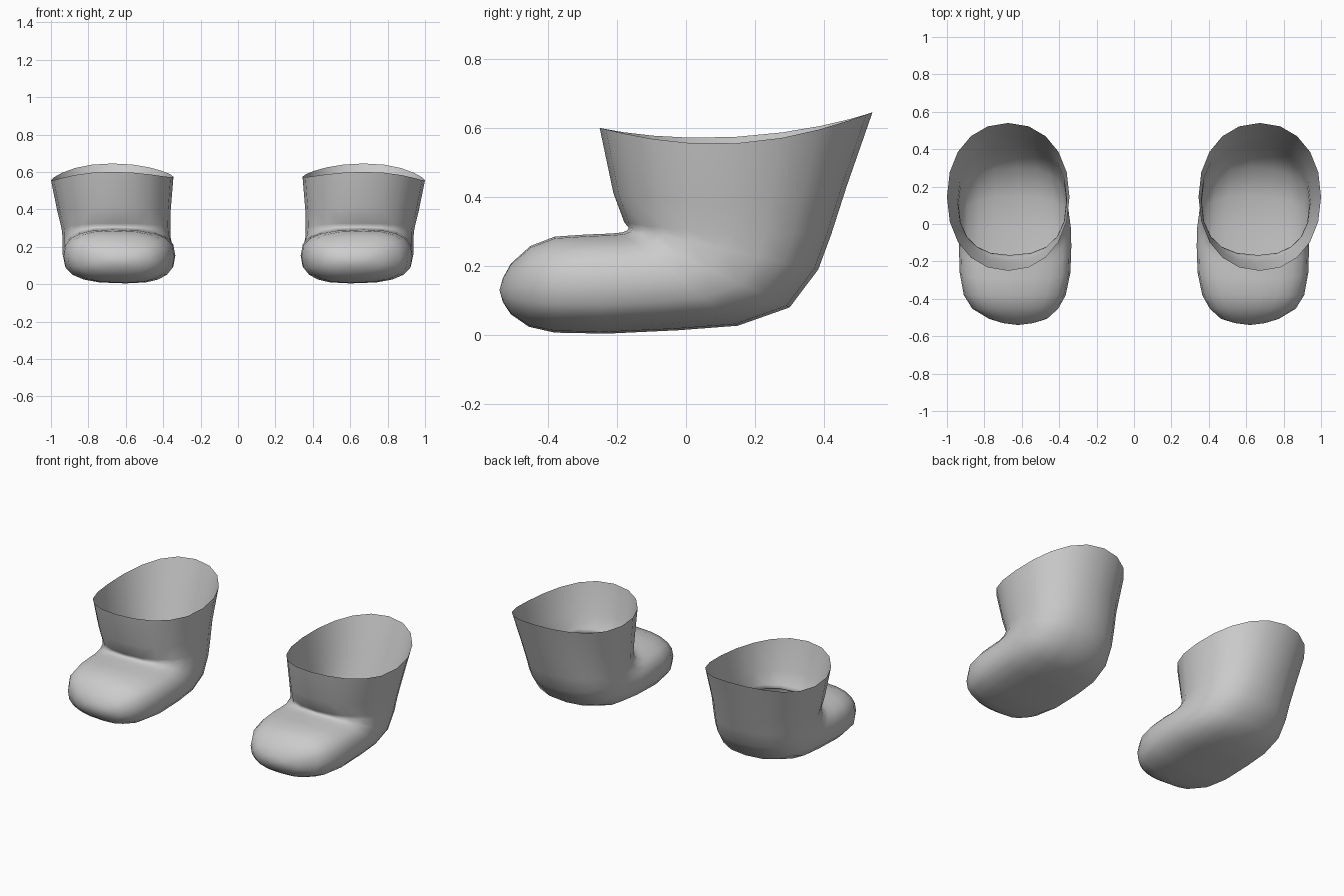
import bpy, bmesh
from math import cos, sin, pi, copysign

if "Cube" in bpy.data.objects:
    bpy.data.objects.remove(bpy.data.objects["Cube"])

SIDES = 20
# Sections from rim to toe: front/top point (y, z), back/bottom point (y, z),
# inner x, outer x, roundness power, sag of the sides, sideways lean
SECTIONS = [
    ((-.25, .60), (.54, .645), .345, 1.0, 2.15, .058, .00),
    ((-.21, .41), (.465, .43), .36, .965, 2.2, .03, .00),
    ((-.178, .325), (.42, .29), .362, .943, 2.3, .01, .01),
    ((-.166, .311), (.383, .19), .36, .938, 2.4, 0, .015),
    ((-.17, .303), (.30, .08), .35, .938, 2.5, 0, .02),
    ((-.185, .297), (.15, .027), .338, .938, 2.6, 0, .03),
    ((-.215, .294), (-.02, .014), .335, .936, 2.7, 0, .035),
    ((-.29, .291), (-.23, .004), .34, .932, 2.7, 0, .035),
    ((-.38, .285), (-.38, .007), .365, .91, 2.6, 0, .035),
    ((-.45, .258), (-.455, .024), .405, .865, 2.5, 0, .025),
    ((-.507, .207), (-.507, .06), .465, .775, 2.3, 0, .015),
    ((-.53, .165), (-.53, .095), .54, .70, 2.0, 0, .0),
]
TOE_TIP = (.62, -.54, .13)


def rounded(v, power):
    return copysign(abs(v) ** (2 / power), v)


def section(front, back, x_in, x_out, power, sag, lean):
    points = []
    for i in range(SIDES):
        t = 2 * pi * i / SIDES
        u, v = rounded(cos(t), power), rounded(sin(t), power)
        x = (x_in + x_out) / 2 + v * (x_out - x_in) / 2 + lean * u * (1 - abs(v))
        y = (front[0] + back[0]) / 2 + u * (front[0] - back[0]) / 2
        z = (front[1] + back[1]) / 2 + u * (front[1] - back[1]) / 2
        z -= sag * (1 - u * u) * (1 + .16 * v)
        points.append((x, y, z))
    return points


def make_boot(name, side):
    bm = bmesh.new()
    rings = [[bm.verts.new((side * x, y, z)) for x, y, z in section(*s)]
             for s in SECTIONS]
    # Shaft and foot walls
    for a, b in zip(rings, rings[1:]):
        for i in range(SIDES):
            j = (i + 1) % SIDES
            bm.faces.new((a[i], a[j], b[j], b[i]))
    # Toe cap
    tip = bm.verts.new((side * TOE_TIP[0], *TOE_TIP[1:]))
    for i in range(SIDES):
        bm.faces.new((rings[-1][i], rings[-1][(i + 1) % SIDES], tip))
    for f in bm.faces:
        f.smooth = True
    # Outward normals: the toe cap must face forward
    bm.normal_update()
    if tip.link_faces[0].normal.y > 0:
        bmesh.ops.reverse_faces(bm, faces=bm.faces[:])
    mesh = bpy.data.meshes.new(name)
    bm.to_mesh(mesh)
    bm.free()
    bpy.context.collection.objects.link(bpy.data.objects.new(name, mesh))


make_boot("boot_right", 1)
make_boot("boot_left", -1)
